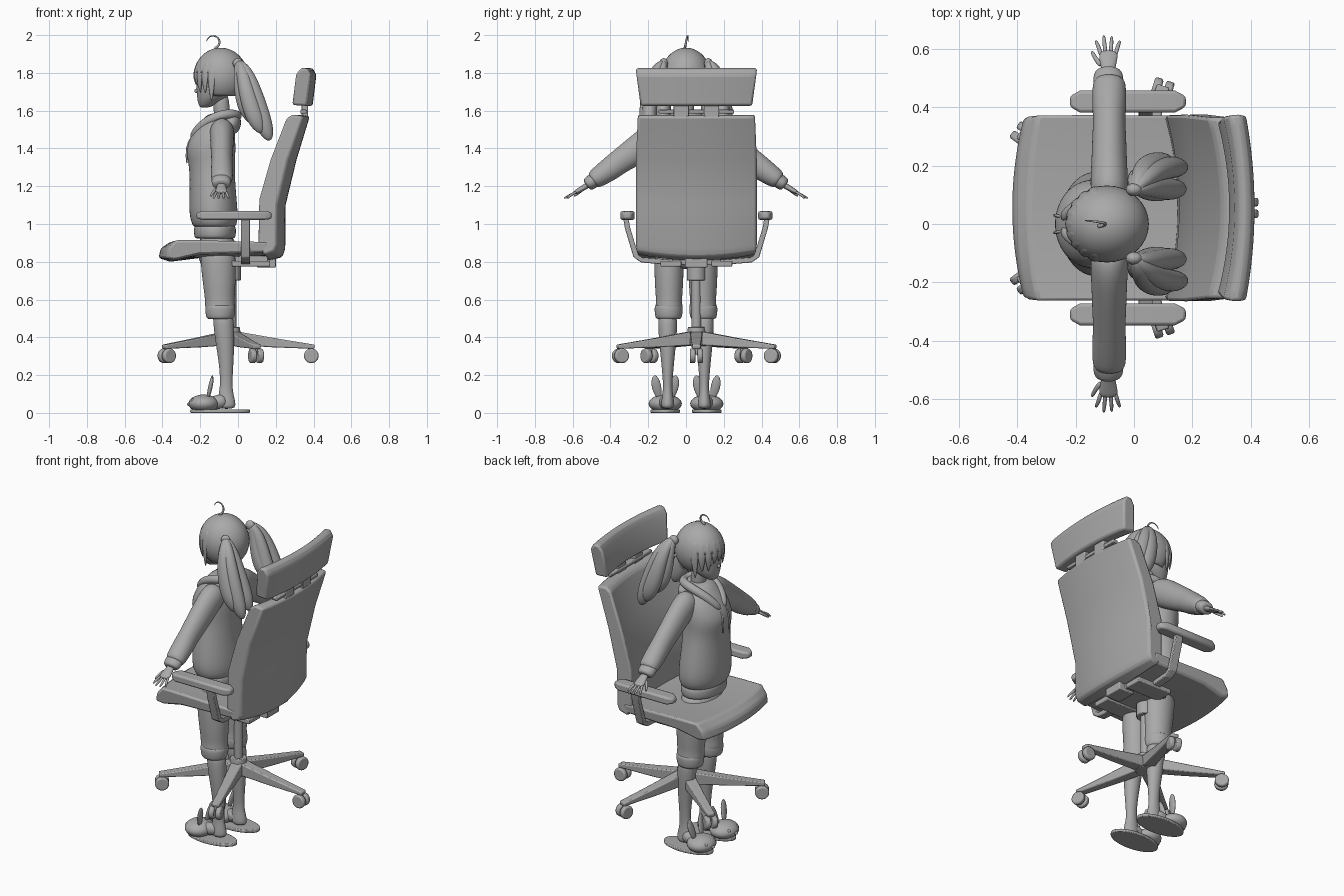
import bpy, bmesh, math
from mathutils import Vector, Matrix

if "Cube" in bpy.data.objects:
    bpy.data.objects.remove(bpy.data.objects["Cube"])

GREY = (0.4, 0.4, 0.4, 1)
mat = bpy.data.materials.new("plain_grey")
mat.use_nodes = True
mat.diffuse_color = GREY
mat.node_tree.nodes["Principled BSDF"].inputs["Base Color"].default_value = GREY
X, Y, Z = Vector((1, 0, 0)), Vector((0, 1, 0)), Vector((0, 0, 1))
CX, CY = -0.035, 0.055          # chair axis
SIDES = (("left", 1), ("right", -1))


def finish(name, bm, subsurf=0, bevel=0, angle=35):
    bmesh.ops.recalc_face_normals(bm, faces=bm.faces)
    me = bpy.data.meshes.new(name)
    bm.to_mesh(me)
    bm.free()
    ob = bpy.data.objects.new(name, me)
    bpy.context.collection.objects.link(ob)
    me.materials.append(mat)
    bpy.ops.object.select_all(action='DESELECT')
    ob.select_set(True)
    bpy.context.view_layer.objects.active = ob
    bpy.ops.object.shade_smooth_by_angle(angle=math.radians(180 if subsurf else angle))
    if bevel:
        m = ob.modifiers.new("bevel", 'BEVEL')
        m.width, m.segments, m.limit_method = bevel, 2, 'ANGLE'
    if subsurf:
        m = ob.modifiers.new("subsurf", 'SUBSURF')
        m.levels = m.render_levels = subsurf
    return ob


def skin(bm, rings):
    for r, s in zip(rings, rings[1:]):
        for i in range(len(r)):
            j = (i + 1) % len(r)
            bm.faces.new((r[i], r[j], s[j], s[i]))
    bm.faces.new(rings[0][::-1])
    bm.faces.new(rings[-1])


def loft(name, pts, ref=X, flat=None, n=14, subsurf=2, bevel=0):
    """Oval rings (x, y, z, half size along ref, half size across) along a path."""
    bm = bmesh.new()
    rings, square = [], n == 4
    k = math.sqrt(2) if square else 1
    for i, (x, y, z, a, b) in enumerate(pts):
        p, q = pts[max(i - 1, 0)], pts[min(i + 1, len(pts) - 1)]
        t = flat or (Vector(q[:3]) - Vector(p[:3])).normalized()
        u = (ref - t * ref.dot(t)).normalized()
        v = t.cross(u)
        angs = [math.tau * (j + 0.5 * square) / n for j in range(n)]
        rings.append([bm.verts.new(Vector((x, y, z)) + u * a * k * math.cos(w)
                                   + v * b * k * math.sin(w)) for w in angs])
    skin(bm, rings)
    return finish(name, bm, 0 if square else subsurf, bevel)


def tube(name, pts, r0, r1, **kw):
    last = len(pts) - 1
    radii = [r0 + (r1 - r0) * i / last for i in range(last + 1)]
    return loft(name, [(*p, r, r) for p, r in zip(pts, radii)], **kw)


def ball(name, loc, size, rot=0):
    bm = bmesh.new()
    bmesh.ops.create_uvsphere(bm, u_segments=24, v_segments=16, radius=1)
    bm.transform(Matrix.Translation(loc) @ Matrix.Rotation(rot, 4, 'Y') @ Matrix.Diagonal((*size, 1)))
    return finish(name, bm, angle=180)


def drum(name, loc, r, h, r2=None, direction=Z, bevel=0.004):
    bm = bmesh.new()
    bmesh.ops.create_cone(bm, cap_ends=True, segments=24, radius1=r, radius2=r2 or r, depth=h)
    bm.transform(Matrix.Translation(loc) @ direction.to_track_quat('Z', 'Y').to_matrix().to_4x4())
    return finish(name, bm, bevel=bevel)


def box(name, lo, hi, bevel=0.005):
    bm = bmesh.new()
    bmesh.ops.create_cube(bm, size=1)
    lo, hi = Vector(lo), Vector(hi)
    bm.transform(Matrix.Translation((lo + hi) / 2) @ Matrix.Diagonal((*(hi - lo), 1)))
    return finish(name, bm, bevel=bevel)


def slab(name, profile, bevel=0.012):
    """Side profile (x, z, bow in x, bow in z, half width) swept across the chair."""
    bm = bmesh.new()
    skin(bm, [[bm.verts.new((x + bx * t * t, CY + t * w, z + bz * t * t))
               for x, z, bx, bz, w in profile] for t in [i / 8 - 1 for i in range(17)]])
    return finish(name, bm, bevel=bevel)


# Chair cushions
slab("seat", [(-.42, .82, .04, .0, .31), (-.41, .87, .04, 0, .31), (-.36, .905, .03, .01, .32),
              (-.2, .9, 0, .015, .32), (.16, .89, 0, .015, .32), (.16, .83, 0, .02, .31),
              (-.2, .82, 0, .02, .31), (-.36, .80, .03, .01, .30)])
slab("backrest", [(.15, .88, -.045, 0, .315), (.155, 1.13, -.045, 0, .32), (.215, 1.34, -.045, 0, .32),
                  (.30, 1.56, -.045, 0, .31), (.33, 1.58, -.04, 0, .31), (.38, 1.57, -.035, 0, .31),
                  (.31, 1.34, -.045, 0, .32), (.252, 1.10, -.045, 0, .32), (.25, .87, -.045, .02, .32),
                  (.235, .825, -.045, .03, .32), (.16, .805, -.02, .03, .31)])
slab("headrest", [(.325, 1.63, -.04, 0, .295), (.345, 1.79, -.04, 0, .315), (.365, 1.825, -.035, 0, .32),
                  (.395, 1.825, -.03, 0, .32), (.415, 1.79, -.03, 0, .32), (.395, 1.625, -.03, 0, .295)])
box("headrest_bar", (.33, CY - .2, 1.585), (.365, CY + .2, 1.605))
for side, s in SIDES:
    y = CY + s * .08
    box(side + "_headrest_bracket", (.335, y - .04, 1.55), (.37, y + .04, 1.66))

# Seat mechanism, gas column and hub
box("tilt_plate", (-.08, CY - .13, .785), (.16, CY + .13, .83))
box("rear_link", (.10, CY - .06, .77), (.2, CY + .06, .83))
for side, s in SIDES:
    y = CY + s * .135
    box(side + "_mount_plate", (-.06, y - .055, .775), (.17, y + .055, .805))
drum("column_cap", (CX, CY, .74), .05, .08)
drum("gas_column", (CX, CY, .57), .026, .3)
drum("base_hub", (CX, CY, .405), .055, .1, .045)

# Five spokes with casters
for i in range(5):
    a = math.tau * i / 5
    d, side_dir = Vector((math.cos(a), math.sin(a), 0)), Vector((-math.sin(a), math.cos(a), 0))
    c = Vector((CX, CY, 0))
    ends = [(.03, .395, .036, .034), (.22, .372, .025, .028), (.44, .35, .011, .022)]
    loft(f"spoke_{i}", [(*(c + d * r + Z * z), h, w) for r, z, h, w in ends], ref=Z, n=4, bevel=.006)
    drum(f"caster_pin_{i}", c + d * .42 + Z * .335, .014, .05)
    for k in (-1, 1):
        drum(f"caster_wheel_{i}_{k}", c + d * .423 + side_dir * k * .02 + Z * .302, .039, .03,
             direction=side_dir, bevel=.008)

# Armrests
for side, s in SIDES:
    y = CY + s * .365
    loft(side + "_arm_pad", [(-.22, y, 1.045, .016, .018), (-.185, y, 1.045, .023, .038),
                             (.14, y, 1.045, .023, .038), (.178, y, 1.045, .018, .018)],
         ref=Z, n=4, bevel=.01)
    loft(side + "_arm_support", [(.04, CY + s * .375, 1.04, .024, .014), (.04, CY + s * .365, .98, .024, .014),
                                 (.04, CY + s * .32, .83, .024, .014), (.04, CY + s * .29, .81, .024, .014),
                                 (.04, CY + s * .1, .795, .024, .014)], n=4, bevel=.004)

# Hoodie body, waistband and hips
body = [(.975, -.124, .105, .15), (1.0, -.125, .122, .172), (1.06, -.13, .132, .188), (1.2, -.135, .122, .168),
        (1.3, -.137, .122, .152), (1.36, -.143, .13, .153), (1.42, -.143, .132, .155), (1.5, -.125, .108, .14),
        (1.55, -.105, .085, .105), (1.59, -.095, .06, .065)]
loft("hoodie_body", [(x, 0, z, a, b) for z, x, a, b in body], flat=Z, n=20)
loft("hoodie_waistband", [(-.122, 0, z, a, a * 1.42) for z, a in
                          ((.92, .1), (.93, .11), (.955, .113), (.985, .112), (1.0, .1))], flat=Z, n=20)
loft("hips", [(-.112, 0, z, a, b) for z, a, b in
              ((.76, .06, .08), (.79, .095, .155), (.86, .105, .165), (.95, .1, .15))], flat=Z)
half = [(-.245, .015, 1.45), (-.2, .06, 1.52), (-.13, .09, 1.565), (-.06, .09, 1.585)]
hood = half + [(-.01, .05, 1.58), (0, 0, 1.57), (-.01, -.05, 1.58)] + [(x, -y, z) for x, y, z in half[::-1]]
tube("hood_collar", hood, .026, .026, ref=Z, n=10)
ball("hood_back", (-.035, 0, 1.53), (.05, .105, .06), .3)

# Head, neck and face
tube("neck", [(-.085, 0, 1.53), (-.085, 0, 1.6), (-.095, 0, 1.7)], .042, .045)
loft("head", [(x, 0, z, a, b) for z, x, a, b in
              ((1.615, -.178, .02, .02), (1.63, -.165, .045, .045), (1.665, -.14, .078, .08), (1.71, -.118, .104, .1),
               (1.77, -.11, .112, .112), (1.84, -.1, .11, .11), (1.9, -.095, .06, .06))], flat=Z, n=16)
ball("nose", (-.218, 0, 1.705), (.013, .01, .012))
for side, s in SIDES:
    ball(side + "_eye", (-.2, s * .048, 1.745), (.016, .024, .024))

# Hair cap with an opening for the face
bm = bmesh.new()
bmesh.ops.create_uvsphere(bm, u_segments=32, v_segments=24, radius=1)
bmesh.ops.delete(bm, geom=[f for f in bm.faces if f.calc_center_median().z < -.7 or (
    f.calc_center_median().x < -.35 and f.calc_center_median().z < .12)], context='FACES')
bm.transform(Matrix.Translation((-.092, 0, 1.783)) @ Matrix.Diagonal((.143, .132, .15, 1)))
cap = finish("hair_cap", bm, angle=180)
m = cap.modifiers.new("thickness", 'SOLIDIFY')
m.thickness = .012
for i in range(-4, 5):
    w = i * .3
    cx, sy = -math.cos(w), math.sin(w)
    drop = 1.735 - .022 * abs(i) + .02 * (i % 2)
    loft(f"fringe_lock_{i + 4}", [(-.09 + .115 * cx, .105 * sy, 1.87, .01, .02),
                                 (-.09 + .138 * cx, .128 * sy, 1.80, .012, .026),
                                 (-.092 + .135 * cx, .126 * sy, (drop + 1.8) / 2, .009, .018),
                                 (-.095 + .125 * cx, .118 * sy, drop, .003, .003)],
         ref=Vector((cx, sy, 0)), n=8)
curl = [(-.132 + .035 * math.cos(t), .012 * math.sin(t / 2), 1.963 + .034 * math.sin(t))
        for t in [math.radians(-80 + 26 * i) for i in range(11)]]
tube("hair_curl", curl, .008, .002, ref=Y, n=8, subsurf=1)

# Pigtails made of overlapping locks
LOCKS = [(-.04, 0, 1.52), (.035, .03, 1.44), (.03, -.045, 1.46), (-.01, .045, 1.48), (-.01, -.05, 1.54)]
for side, s in SIDES:
    ball(side + "_hair_tie", (0, s * .118, 1.85), (.028, .022, .028))
    for i, (dx, dy, end) in enumerate(LOCKS):
        mid = (1.72 + end) / 2
        loft(f"{side}_pigtail_lock_{i}", [
            (.0, s * .115, 1.865, .015, .015), (.025 + dx * .4, s * (.145 + dy * .4), 1.82, .034, .03),
            (.05 + dx * .8, s * (.16 + dy * .8), 1.72, .045, .038), (.085 + dx, s * (.165 + dy), mid, .052, .042),
            (.115 + dx, s * (.165 + dy), end + .05, .045, .036), (.135 + dx, s * (.165 + dy), end, .014, .012)], n=10)

for side, s in SIDES:
    # Sleeve, cuff and hand
    arm = [(.07, 1.5, .06, .07), (.13, 1.485, .068, .085), (.2, 1.435, .063, .084), (.3, 1.365, .06, .074),
           (.36, 1.325, .056, .066), (.39, 1.3, .06, .066), (.47, 1.245, .06, .055), (.5, 1.225, .054, .045)]
    loft(side + "_sleeve", [(-.085, s * y, z, a, b) for y, z, a, b in arm])
    loft(side + "_cuff", [(-.088, s * y, z, a, a * .75) for y, z, a in
                          ((.475, 1.24, .05), (.485, 1.233, .054), (.515, 1.213, .052), (.528, 1.203, .04))])
    loft(side + "_palm", [(-.088, s * y, z, a, b) for y, z, a, b in
                          ((.5, 1.22, .022, .018), (.54, 1.193, .026, .016), (.575, 1.173, .036, .014),
                           (.595, 1.163, .03, .01))], n=10)
    for i, (x0, x1, reach) in enumerate(((-.112, -.132, .63), (-.097, -.104, .65), (-.08, -.076, .648),
                                         (-.065, -.047, .63))):
        tube(f"{side}_finger_{i}", [(x0, s * .575, 1.172), (x1 * .5 + x0 * .5, s * .61, 1.155),
                                    (x1, s * reach, 1.133)], .009, .006, n=8, subsurf=1)
    tube(side + "_thumb", [(-.11, s * .54, 1.19), (-.135, s * .57, 1.165), (-.145, s * .595, 1.145)],
         .011, .006, n=8, subsurf=1)
    # Drawstring
    tube(side + "_drawstring", [(-.245, s * .025, 1.46), (-.275, s * .03, 1.41), (-.27, s * .03, 1.31)],
         .006, .006, n=8, subsurf=1)
    # Cropped trouser leg and turned-up hem
    trouser = [(.88, -.108, .09, .075), (.8, -.105, .097, .08), (.7, -.1, .09, .078), (.64, -.098, .084, .074),
               (.59, -.096, .08, .07), (.56, -.095, .082, .075), (.53, -.094, .076, .068)]
    loft(side + "_trouser_leg", [(x, s * .09, z, a, b) for z, x, a, b in trouser], flat=-Z)
    loft(side + "_trouser_hem", [(-.094, s * .092, z, a, a * .94) for z, a in
                                 ((.575, .07), (.565, .083), (.52, .08), (.5, .074), (.495, .06))], flat=-Z)
    # Bare calf and foot
    calf = [(.54, -.08, .056, .052), (.45, -.075, .056, .052), (.36, -.068, .05, .045), (.25, -.062, .038, .033),
            (.15, -.062, .032, .024), (.1, -.064, .04, .028), (.05, -.06, .05, .036), (.02, -.06, .045, .034)]
    loft(side + "_calf", [(x, s * .097, z, a, b) for z, x, a, b in calf], flat=-Z)
    tube(side + "_foot", [(-.06, s * .1, .07), (-.11, s * .105, .055), (-.17, s * .11, .045)], .04, .036, ref=Z)
    # Rabbit slipper
    y = s * .11
    loft(side + "_slipper_sole", [(-.095, y, z, .158, .078) for z in (0, .018)], flat=Z, n=32, subsurf=0, bevel=.005)
    ball(side + "_slipper_head", (-.182, y, .049), (.08, .088, .048))
    ball(side + "_slipper_nose", (-.262, y, .045), (.008, .012, .008))
    for k in (-1, 1):
        ball(f"{side}_slipper_eye_{k}", (-.24, y + k * .04, .065), (.009, .009, .011))
        loft(f"{side}_slipper_ear_{k}", [(-.16, y + k * .03, .075, .008, .014), (-.15, y + k * .042, .12, .013, .026),
                                         (-.14, y + k * .052, .165, .012, .027),
                                         (-.135, y + k * .056, .2, .005, .01)], n=10)
